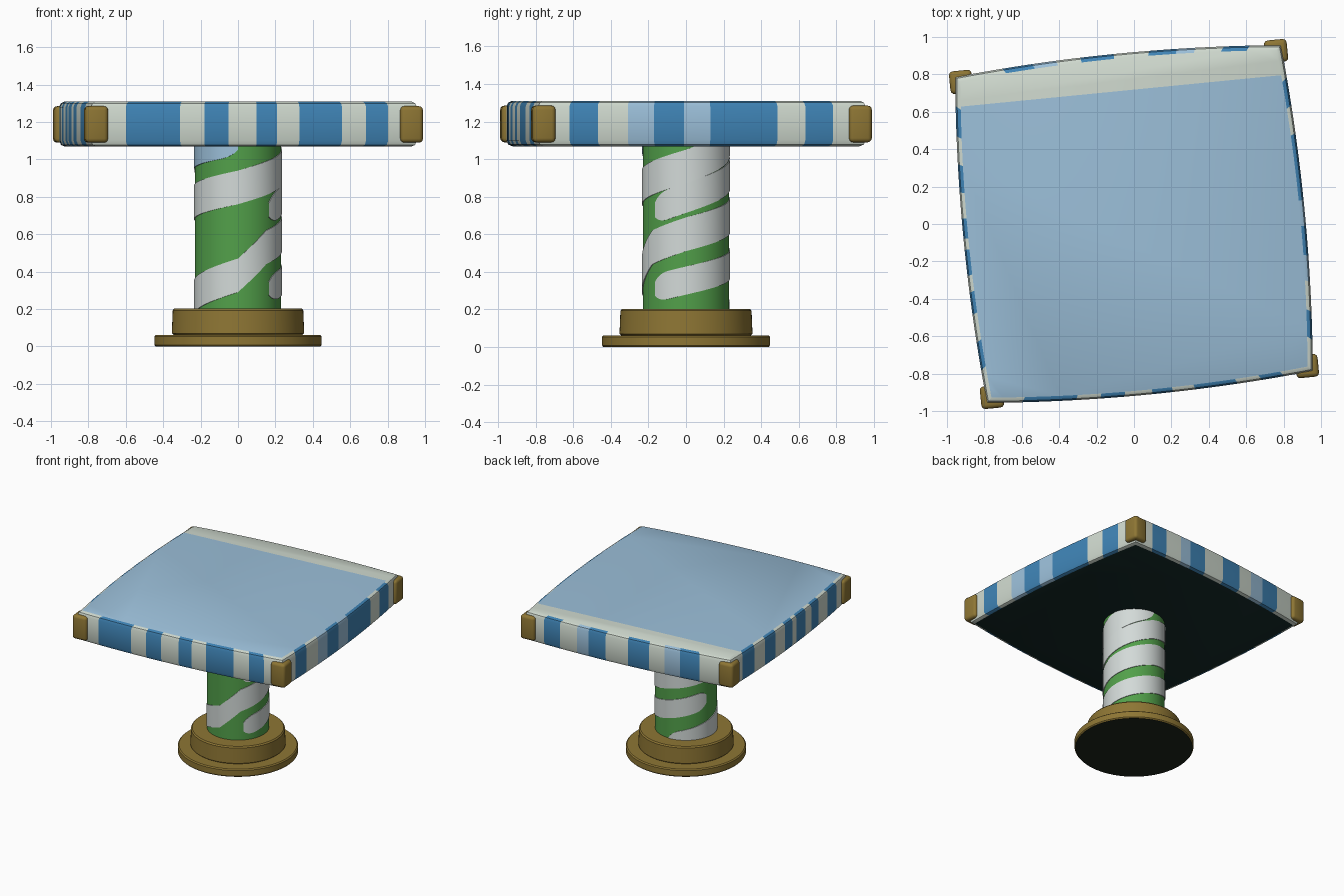
import bpy, bmesh, math
from mathutils import Matrix, Vector

if "Cube" in bpy.data.objects:
    bpy.data.objects.remove(bpy.data.objects["Cube"])


def mat(name, hexcode):
    m = bpy.data.materials.new(name)
    rgb = [int(hexcode[i:i + 2], 16) / 255 for i in (0, 2, 4)]
    m.diffuse_color = [c / 12.92 if c < 0.04045 else ((c + 0.055) / 1.055) ** 2.4 for c in rgb] + [1]
    m.use_nodes = True
    m.node_tree.nodes["Principled BSDF"].inputs["Base Color"].default_value = m.diffuse_color
    return m


WHITE = mat("cream white", "D0DACF")
BLUE = mat("mid blue", "3F84B6")
LIGHT = mat("light blue", "9CC0DA")
GREEN = mat("leaf green", "52A04A")
PALE = mat("pale grey", "D3DAD8")
GOLD = mat("old gold", "8E7634")
DARK = mat("dark teal", "142A28")
SHADE = mat("dark olive", "1C241A")


def make(name, bm, mats, angle=35):
    bmesh.ops.recalc_face_normals(bm, faces=bm.faces)
    me = bpy.data.meshes.new(name)
    bm.to_mesh(me)
    bm.free()
    ob = bpy.data.objects.new(name, me)
    bpy.context.collection.objects.link(ob)
    for m in mats:
        me.materials.append(m)
    bpy.ops.object.select_all(action='DESELECT')
    ob.select_set(True)
    bpy.context.view_layer.objects.active = ob
    bpy.ops.object.shade_smooth_by_angle(angle=math.radians(angle))
    return ob


def loft(bm, rings):
    """Skin closed rings of points, cap both ends; returns (side rows, bottom, top)."""
    vs = [[bm.verts.new(p) for p in r] for r in rings]
    n = len(vs[0])
    rows = [[bm.faces.new((a[i], a[(i + 1) % n], b[(i + 1) % n], b[i])) for i in range(n)]
            for a, b in zip(vs, vs[1:])]
    return rows, bm.faces.new(vs[0][::-1]), bm.faces.new(vs[-1])


def lathe(bm, profile, n=72):
    return loft(bm, [[(r * math.cos(2 * math.pi * i / n), r * math.sin(2 * math.pi * i / n), z)
                      for i in range(n)] for r, z in profile])


# Foot: two stacked gold discs with a dark underside
bm = bmesh.new()
rows, bottom, top = lathe(bm, [(0.44, 0), (0.447, 0.008), (0.447, 0.054), (0.438, 0.062), (0.345, 0.062),
                               (0.354, 0.07), (0.349, 0.193), (0.34, 0.203)])
bottom.material_index = 1
make("foot", bm, [GOLD, SHADE])

# Column
bm = bmesh.new()
lathe(bm, [(0.23, 0.19), (0.23, 1.09)])
make("column", bm, [GREEN])


# Spiral ribbons wound on the column: path of (angle in degrees, height)
def ribbon(name, path, half, material):
    bm = bmesh.new()
    a0, a1 = path[0][0], path[-1][0]
    prev = None
    for a in range(a0, a1 + 1, 5):
        for (p, zp), (q, zq) in zip(path, path[1:]):
            if p <= a <= q:
                z = zp + (zq - zp) * (a - p) / (q - p)
        end = min(1, (min(a - a0, a1 - a) + 3) / 25)          # rounded ends
        h = half * math.sqrt(1 - (1 - end) ** 2)
        x, y = math.cos(math.radians(a)), math.sin(math.radians(a))
        cur = [bm.verts.new((r * x, r * y, min(z + s * h, 1.09)))
               for r, s in ((0.228, -1), (0.235, -1), (0.235, 1), (0.228, 1))]
        if prev:
            for i in range(3):
                bm.faces.new((prev[i], cur[i], cur[i + 1], prev[i + 1]))
        prev = cur
    make(name, bm, [material])


ribbon("long_ribbon", [(-270, 0.16), (-180, 0.26), (-90, 0.38), (-50, 0.53), (0, 0.6), (90, 0.7),
                       (180, 0.77), (270, 0.85), (360, 0.96), (450, 1.1)], 0.09, PALE)
ribbon("lower_ribbon", [(-45, 0.31), (90, 0.44), (165, 0.52)], 0.075, PALE)
ribbon("upper_ribbon", [(-45, 0.73), (90, 0.92), (180, 1.01)], 0.08, PALE)
ribbon("top_ribbon", [(165, 1.0), (270, 1.08)], 0.06, LIGHT)

# Table top: bowed square, striped rim; each side lists stripe colours and their breaks
TURN = Matrix.Rotation(math.radians(5.6), 4, 'Z')
D, BOW = 0.875, 0.04
SIDES = [  # front, right, back, left
    ("WBWBWBWBWBW", [-.69, -.40, -.27, -.14, .01, .12, .24, .47, .60, .72]),
    ("WBWLBLBWBW", [-.71, -.56, -.40, -.26, -.10, .04, .40, .55, .70]),
    ("WBWLBWBWLBW", [-.71, -.57, -.42, -.32, -.17, .02, .20, .33, .46, .62]),
    ("WBWBWBWBWBWBW", [-.72, -.56, -.41, -.26, -.12, -.01, .05, .19, .28, .40, .55, .70]),
]
points, colours = [], []
for k, (code, breaks) in enumerate(SIDES):
    edges = [-D] + breaks + [D]
    for c, a, b in zip(code, edges, edges[1:]):
        for j in range(3):
            points.append((k, a + (b - a) * j / 3))
            colours.append("WBL".index(c))


def rim_point(k, t, inset, z):
    p = Vector((t * (1 - inset / D), -(D + BOW * (1 - (t / D) ** 2) - inset), z))
    return TURN @ Matrix.Rotation(k * math.pi / 2, 4, 'Z') @ p


bm = bmesh.new()
rows, bottom, top = loft(bm, [[rim_point(k, t, i, z) for k, t in points] for i, z in
                              ((0.03, 1.068), (0.009, 1.077), (0, 1.1), (0, 1.28), (0.008, 1.3), (0.026, 1.31))])
for row in rows:
    for f, c in zip(row, colours):
        f.material_index = c
bottom.material_index = 3
top.material_index = 2
# Cream band along the back of the top surface
back = TURN @ Vector((0, 1, 0))
bmesh.ops.bisect_plane(bm, geom=[top] + list(top.edges) + list(top.verts),
                       plane_co=back * 0.715, plane_no=back)
for f in bm.faces:
    if f.calc_center_median().z > 1.3095 and f.calc_center_median().dot(back) > 0.715:
        f.material_index = 0
make("table_top", bm, [WHITE, BLUE, LIGHT, DARK], 30)

# Gold corner caps
for k, name in enumerate(("front_left", "front_right", "back_right", "back_left")):
    bm = bmesh.new()
    place = TURN @ Matrix.Rotation(k * math.pi / 2, 4, 'Z') @ Matrix.Translation((-0.846, -0.846, 1.187))
    bmesh.ops.create_cube(bm, size=1, matrix=place @ Matrix.Diagonal((0.122, 0.122, 0.195, 1)))
    bmesh.ops.bevel(bm, geom=list(bm.edges), offset=0.022, segments=3, profile=0.5, affect='EDGES')
    make(name + "_corner_cap", bm, [GOLD], 40)
